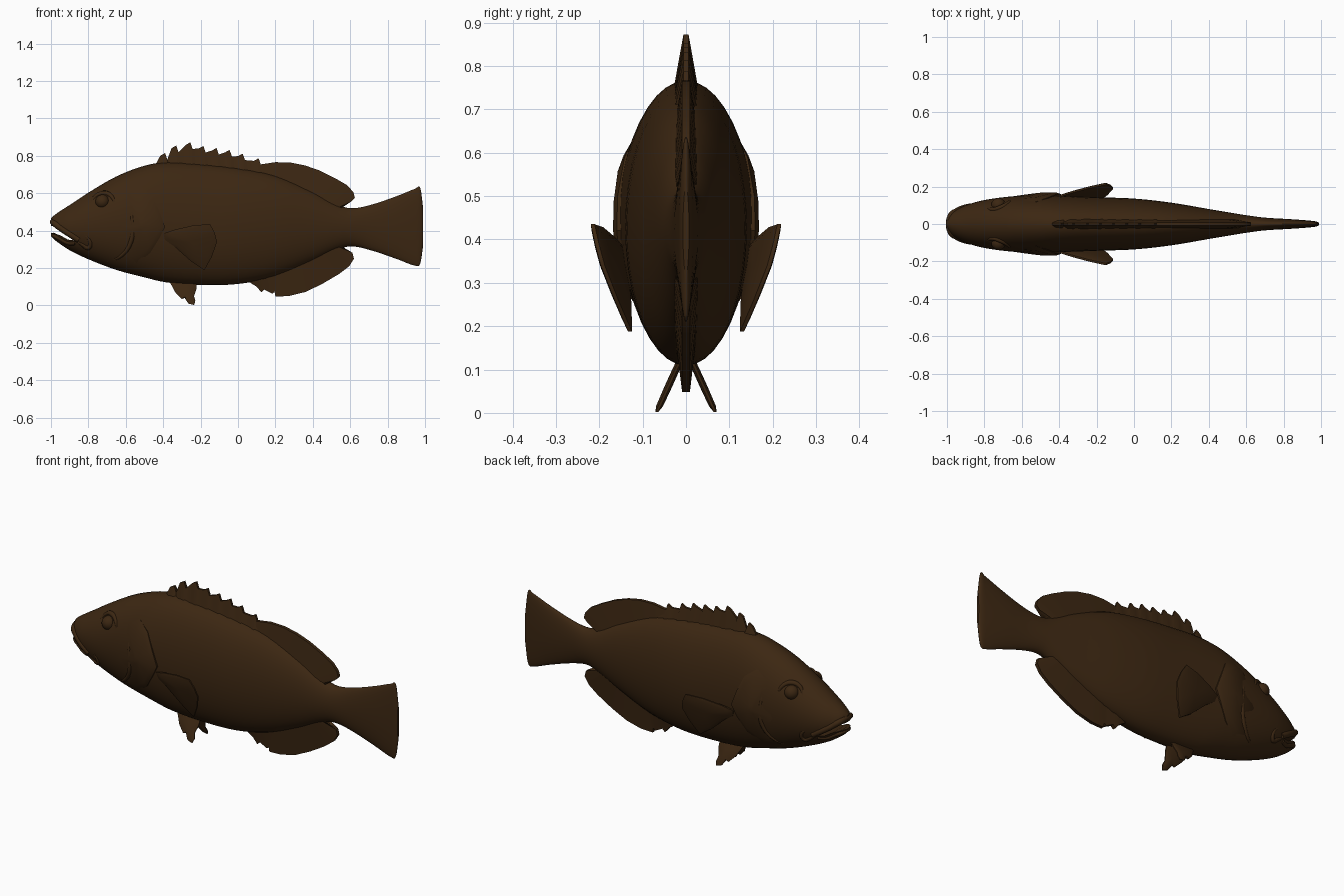
import bpy, bmesh, math
from mathutils import Vector

cube = bpy.data.objects.get("Cube")
if cube:
    bpy.data.objects.remove(cube)

brown = bpy.data.materials.new("dark brown skin")
brown.use_nodes = True
COLOR = (0.045, 0.020, 0.006, 1)
brown.diffuse_color = COLOR
brown.node_tree.nodes["Principled BSDF"].inputs["Base Color"].default_value = COLOR

# Body stations: x, underside z, top z, half width
STATIONS = [
    (-1.0, .375, .465, .02), (-.985, .355, .48, .05), (-.95, .328, .505, .075),
    (-.9, .295, .537, .1), (-.8, .247, .603, .128), (-.65, .19, .69, .148),
    (-.5, .15, .747, .155), (-.38, .123, .766, .15), (-.2, .11, .757, .143),
    (0, .115, .735, .136), (.2, .155, .695, .114), (.4, .235, .61, .08),
    (.52, .293, .545, .06), (.6, .316, .52, .047), (.7, .298, .535, .034),
    (.85, .248, .585, .025), (.95, .212, .625, .017), (.975, .225, .628, .013),
    (.99, .32, .52, .007),
]


def station(x):
    """Smoothly interpolated underside, top and half width at x."""
    last = len(STATIONS) - 1
    x = min(max(x, STATIONS[0][0]), STATIONS[-1][0])
    i = next(k for k in range(last) if x <= STATIONS[k + 1][0])
    slope = lambda k, c: ((STATIONS[min(k + 1, last)][c] - STATIONS[max(k - 1, 0)][c])
                          / (STATIONS[min(k + 1, last)][0] - STATIONS[max(k - 1, 0)][0]))
    a, b = STATIONS[i], STATIONS[i + 1]
    h = b[0] - a[0]
    t = (x - a[0]) / h
    return [a[c] * (2*t**3 - 3*t*t + 1) + b[c] * (3*t*t - 2*t**3)
            + h * (slope(i, c) * (t**3 - 2*t*t + t) + slope(i + 1, c) * (t**3 - t*t))
            for c in (1, 2, 3)]


def half_width(x, z):
    low, top, w = station(x)
    u = (z - (low + top) / 2) / ((top - low) / 2)
    return w * math.sqrt(max(0, 1 - u * u))


def finish(name, bm, angle=40):
    bmesh.ops.recalc_face_normals(bm, faces=bm.faces)
    mesh = bpy.data.meshes.new(name)
    bm.to_mesh(mesh)
    bm.free()
    obj = bpy.data.objects.new(name, mesh)
    bpy.context.collection.objects.link(obj)
    mesh.materials.append(brown)
    smooth(obj, angle)
    return obj


def smooth(obj, angle=40):
    bpy.ops.object.select_all(action='DESELECT')
    obj.select_set(True)
    bpy.context.view_layer.objects.active = obj
    bpy.ops.object.shade_smooth_by_angle(angle=math.radians(angle))


def mirror_y(obj):
    mod = obj.modifiers.new("other side", 'MIRROR')
    mod.use_axis = (False, True, False)


def loft(bm, rings, closed=True):
    loops = [[bm.verts.new(p) for p in ring] for ring in rings]
    for a, b in zip(loops, loops[1:]):
        n = len(a)
        for j in range(n if closed else n - 1):
            k = (j + 1) % n
            bm.faces.new((a[j], a[k], b[k], b[j]))
    return loops


def slab(name, outline, y_of, thick):
    """Sheet with an x-z outline, offset along y; thinner towards its rim."""
    n = len(outline)
    cx, cz = sum(p[0] for p in outline) / n, sum(p[1] for p in outline) / n
    rings = []
    for s, f in ((.1, 1), (.8, .9), (1, .35), (1, -.35), (.8, -.9), (.1, -1)):
        pts = [(cx + (x - cx) * s, cz + (z - cz) * s) for x, z in outline]
        rings.append([(x, y_of(x, z) + f * thick, z) for x, z in pts])
    bm = bmesh.new()
    loops = loft(bm, rings)
    bm.faces.new(loops[0])
    bm.faces.new(loops[-1])
    return finish(name, bm)


def median_fin(name, base, tips, base_half, tip_half):
    """Upright fin: tips fan out evenly from a straight root buried in the body."""
    (x0, z0), (x1, z1) = base
    rings = []
    span = tips[-1][0] - tips[0][0]
    for i, (x, z) in enumerate(tips):
        t = min(1, max(0, (x - tips[0][0]) / span)) * .5 + .5 * i / (len(tips) - 1)
        bx, bz = x0 + (x1 - x0) * t, z0 + (z1 - z0) * t
        rings.append([(bx, -base_half, bz), (x, -tip_half, z),
                      (x, tip_half, z), (bx, base_half, bz)])
    bm = bmesh.new()
    loops = loft(bm, rings)
    bm.faces.new(loops[0])
    bm.faces.new(loops[-1])
    return finish(name, bm)


# Body and tail, one continuous loft
xs = []
for a, b in zip(STATIONS, STATIONS[1:]):
    xs += [a[0] + (b[0] - a[0]) * k / 4 for k in range(4)]
xs.append(STATIONS[-1][0])
rings = []
for x in xs:
    low, top, w = station(x)
    rings.append([(x, w * math.cos(a), (low + top) / 2 + (top - low) / 2 * math.sin(a))
                  for a in (math.tau * k / 40 for k in range(40))])
bm = bmesh.new()
loops = loft(bm, rings)
bm.faces.new(loops[0])
bm.faces.new(loops[-1])
body = finish("body", bm)

# Open mouth, cut with a curved wedge
wedge = [(-1.05, .435), (-.99, .424), (-.94, .392), (-.87, .347),
         (-.91, .352), (-.95, .375), (-.99, .388), (-1.05, .39)]
bm = bmesh.new()
loops = loft(bm, [[(x, y, z) for x, z in wedge] for y in (-.3, .3)])
bm.faces.new(loops[0])
bm.faces.new(loops[-1])
cutter = finish("mouth_cutter", bm)
mod = body.modifiers.new("mouth", 'BOOLEAN')
mod.operation, mod.object, mod.solver = 'DIFFERENCE', cutter, 'EXACT'
bpy.context.view_layer.objects.active = body
bpy.ops.object.modifier_apply(modifier=mod.name)
bpy.data.objects.remove(cutter)
smooth(body)


# Tubes lying on the skin, for lips and head ridges
def skin_tube(name, path, radius, wrap=False, inset=.006):
    pts = [Vector((x, half_width(x, z) - inset, z)) for x, z in path]
    if wrap:
        pts = pts + [Vector((p.x, -p.y, p.z)) for p in reversed(pts)]
    curve = bpy.data.curves.new(name, 'CURVE')
    curve.dimensions = '3D'
    curve.bevel_depth = radius
    curve.bevel_resolution = 2
    curve.resolution_u = 5
    curve.use_fill_caps = True
    spline = curve.splines.new('BEZIER')
    spline.bezier_points.add(len(pts) - 1)
    for i, (bp, p) in enumerate(zip(spline.bezier_points, pts)):
        bp.co = p
        bp.handle_left_type = bp.handle_right_type = 'AUTO'
        if not wrap:
            bp.radius = .3 + .7 * math.sin(math.pi * i / (len(pts) - 1))
    curve.materials.append(brown)
    obj = bpy.data.objects.new(name, curve)
    bpy.context.collection.objects.link(obj)
    if not wrap:
        mirror_y(obj)


skin_tube("upper_lip", [(-.85, .35), (-.9, .382), (-.95, .415), (-.98, .438)], .017, True, .008)
skin_tube("lower_lip", [(-.87, .335), (-.91, .336), (-.95, .357), (-.98, .372)], .013, True, .008)
skin_tube("jaw_ridge", [(-.87, .35), (-.83, .325), (-.8, .31), (-.79, .34), (-.83, .385)], .014)
skin_tube("cheek_ridge", [(-.58, .55), (-.565, .45), (-.57, .35), (-.62, .27), (-.7, .235)], .014)
skin_tube("eye_brow", [(-.79, .54), (-.76, .585), (-.71, .6), (-.67, .575), (-.66, .54)], .014)

# Gill covers
gill = [(-.6, .62), (-.52, .635), (-.46, .59), (-.42, .5), (-.39, .42),
        (-.42, .36), (-.47, .28), (-.54, .225), (-.62, .23), (-.66, .4)]
mirror_y(slab("gill_cover", gill,
              lambda x, z: half_width(x, z) - .012 + .07 * max(0, x + .62), .016))

# Eyes
bm = bmesh.new()
bmesh.ops.create_uvsphere(bm, u_segments=20, v_segments=12, radius=.038)
bmesh.ops.translate(bm, verts=bm.verts, vec=(-.725, half_width(-.725, .555) - .014, .555))
mirror_y(finish("eye", bm))

# Spiny front part of the back fin
spines = [(-.44, .755)]
for x, z in ((-.39, .815), (-.33, .855), (-.255, .872), (-.185, .853),
             (-.115, .842), (-.045, .832), (.025, .812), (.11, .787)):
    spines += [(x - .025, z - .014), (x, z), (x + .012, z - .035)]
spines.append((.16, .74))
median_fin("spiny_back_fin", [(-.42, .7), (.16, .64)], spines, .04, .006)

# Soft rear part of the back fin
median_fin("soft_back_fin", [(.06, .66), (.52, .5)],
           [(.06, .72), (.12, .754), (.2, .766), (.28, .764), (.36, .748), (.44, .72), (.52, .68),
            (.585, .642), (.617, .605), (.625, .575), (.605, .555), (.56, .542)], .03, .009)

# Belly fin in front of the tail
median_fin("rear_belly_fin", [(.06, .17), (.53, .33)],
           [(.06, .125), (.1, .1), (.125, .07), (.14, .085), (.185, .062), (.195, .075),
            (.2, .048), (.27, .05), (.36, .072), (.45, .115), (.54, .168), (.595, .21),
            (.62, .25), (.612, .282), (.56, .288)], .03, .009)

# Side fins, angled away from the body
side = [(-.4, .385), (-.34, .405), (-.24, .428), (-.15, .435), (-.125, .39),
        (-.112, .34), (-.14, .26), (-.18, .188), (-.25, .235), (-.34, .315), (-.39, .35)]
mirror_y(slab("side_fin", side, lambda x, z: .15 + .197 * (x + .39) + .323 * (z - .38), .013))

# Paired lower fins, splayed outwards
lower = [(-.37, .135), (-.335, .07), (-.3, .035), (-.285, .04), (-.265, .01), (-.235, .002),
         (-.228, .025), (-.235, .05), (-.222, .09), (-.22, .135), (-.29, .15)]
mirror_y(slab("lower_fin", lower, lambda x, z: .068 - .45 * z, .009))
